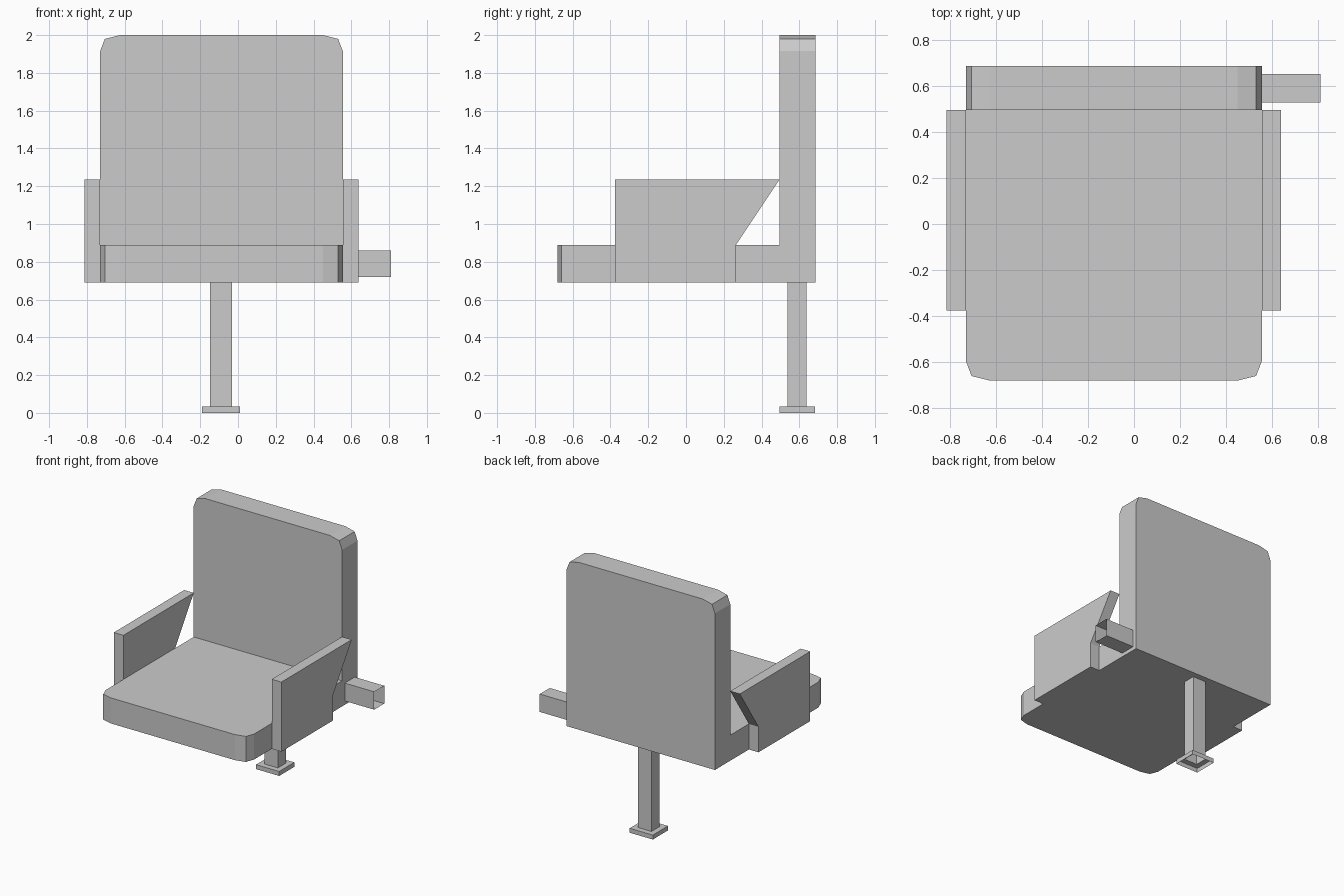
import bpy
import bmesh
from mathutils import Vector

cube = bpy.data.objects.get("Cube")
if cube:
    bpy.data.objects.remove(cube, do_unlink=True)

grey = bpy.data.materials.new("plain_grey")
grey.use_nodes = True
GREY = (0.6, 0.6, 0.6, 1)
grey.diffuse_color = GREY
grey.node_tree.nodes["Principled BSDF"].inputs["Base Color"].default_value = GREY


def extrude(name, outline, offset, caps=(True, True)):
    """Sweep a flat outline along an offset, with optional start and end caps."""
    bm = bmesh.new()
    start = [bm.verts.new(p) for p in outline]
    end = [bm.verts.new(Vector(p) + Vector(offset)) for p in outline]
    n = len(start)
    for i in range(n):
        j = (i + 1) % n
        bm.faces.new((start[i], start[j], end[j], end[i]))
    if caps[0]:
        bm.faces.new(start[::-1])
    if caps[1]:
        bm.faces.new(end)
    bmesh.ops.recalc_face_normals(bm, faces=bm.faces)
    mesh = bpy.data.meshes.new(name)
    bm.to_mesh(mesh)
    bm.free()
    mesh.materials.append(grey)
    obj = bpy.data.objects.new(name, mesh)
    bpy.context.collection.objects.link(obj)
    return obj


def rectangle(u0, u1, v0, v1):
    return [(u0, v0), (u1, v0), (u1, v1), (u0, v1)]


LEFT, RIGHT = 0.555, -0.73      # cushion sides
MID = (LEFT + RIGHT) / 2
BASE = 0.69                     # underside of the seat
BACK = 0.495                    # seat meets backrest


def cushion(square_end, round_end):
    """Outline with two clipped corners at the round end."""
    d = 1 if round_end > square_end else -1
    half = [(LEFT, square_end), (LEFT, round_end - 0.085 * d),
            (LEFT - 0.025, round_end - 0.02 * d), (LEFT - 0.105, round_end)]
    return half + [(2 * MID - u, v) for u, v in reversed(half)]


# Seat and backrest
extrude("seat", [(x, y, BASE) for x, y in cushion(BACK, -0.68)], (0, 0, 0.2))
extrude("backrest", [(x, BACK, z) for x, z in cushion(BASE, 2.0)], (0, 0.19, 0))

# Armrests with a slanted rear edge
arm = [(-0.375, BASE), (0.265, BASE), (0.265, 0.89), (BACK, 1.235), (-0.375, 1.235)]
for name, x, width in (("left_armrest", LEFT, 0.083), ("right_armrest", RIGHT, -0.083)):
    extrude(name, [(x, y, z) for y, z in arm], (width, 0, 0))

# Open-ended side bar
extrude("side_bar", [(LEFT, y, z) for y, z in rectangle(0.528, 0.652, 0.72, 0.86)],
        (0.255, 0, 0), caps=(False, False))

# Hollow post
post = rectangle(-0.148, -0.032, 0.538, 0.638)
extrude("post", [(x, y, 0.035) for x, y in post], (0, 0, BASE - 0.035), caps=(False, False))

# Foot flange: open underneath, its top is a ring around the post
foot = extrude("foot", [(x, y, 0) for x, y in rectangle(-0.19, 0.01, 0.495, 0.682)],
               (0, 0, 0.035), caps=(False, False))
bm = bmesh.new()
bm.from_mesh(foot.data)
outer = sorted((v for v in bm.verts if v.co.z > 0.01), key=lambda v: v.index)
inner = [bm.verts.new((x, y, 0.035)) for x, y in post]
for i in range(4):
    j = (i + 1) % 4
    bm.faces.new((outer[i], outer[j], inner[j], inner[i]))
bmesh.ops.recalc_face_normals(bm, faces=bm.faces)
bm.to_mesh(foot.data)
bm.free()
